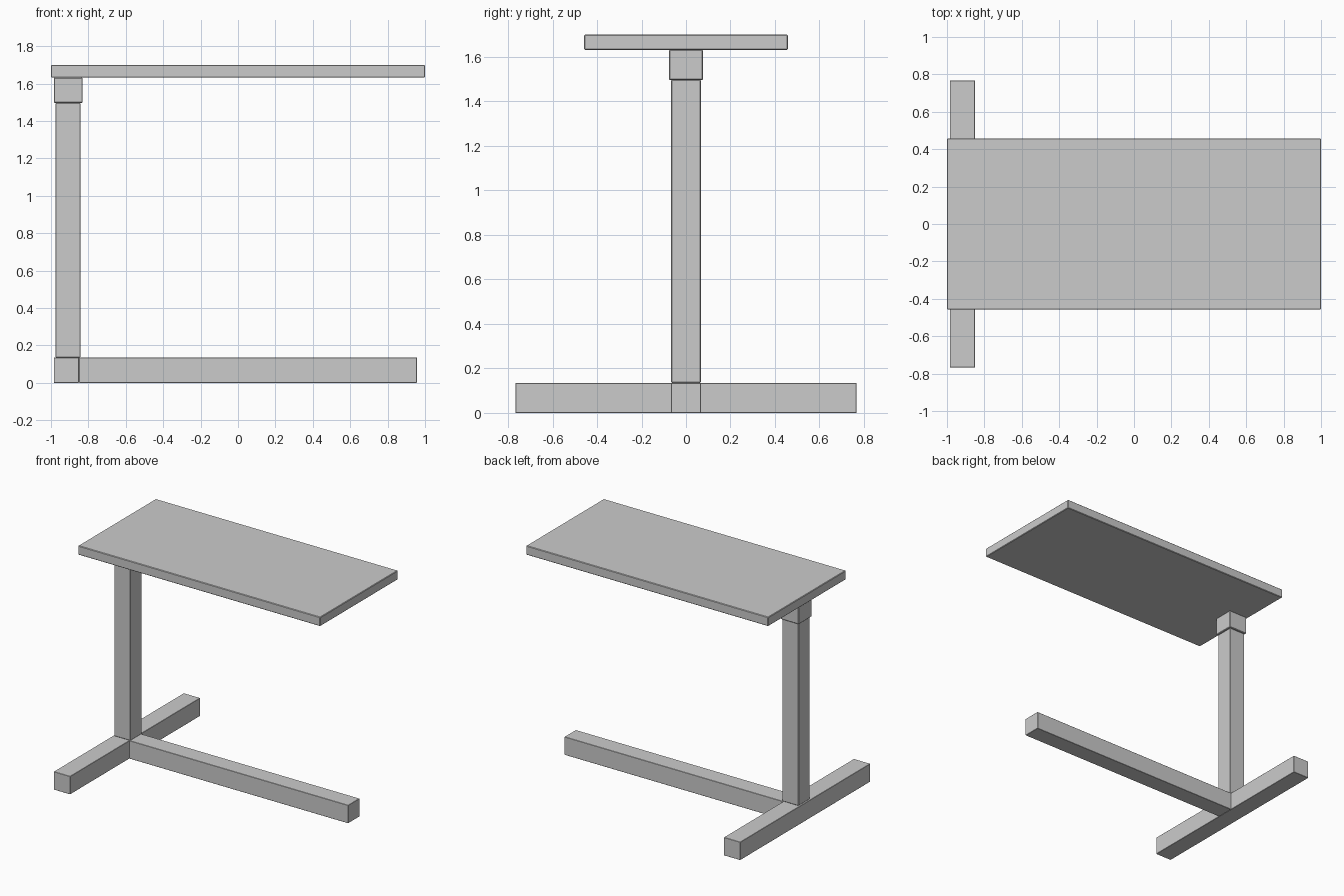
import bpy

if "Cube" in bpy.data.objects:
    bpy.data.objects.remove(bpy.data.objects["Cube"])


def box(name, x, y, z, bevel=0.004):
    """Box from (min, max) ranges, with a fine edge chamfer."""
    ranges = (x, y, z)
    bpy.ops.mesh.primitive_cube_add(size=1, location=[(a + b) / 2 for a, b in ranges])
    ob = bpy.context.object
    ob.name = name
    ob.scale = [b - a for a, b in ranges]
    bpy.ops.object.transform_apply(location=False, rotation=False, scale=True)
    if bevel:
        mod = ob.modifiers.new("edge_chamfer", 'BEVEL')
        mod.width = bevel
        mod.segments = 1
    return ob


# Overhanging table top
box("table_top", (-1.0, 1.0), (-0.458, 0.458), (1.632, 1.70))

# Upright column with a slightly wider collar under the top
box("collar", (-0.985, -0.831), (-0.077, 0.077), (1.497, 1.632))
box("column", (-0.976, -0.842), (-0.067, 0.067), (0.135, 1.497))

# T-shaped floor base
box("cross_foot", (-0.985, -0.85), (-0.767, 0.767), (0.0, 0.135), 0.002)
box("long_foot", (-0.85, 0.957), (-0.067, 0.067), (0.0, 0.135), 0.002)
